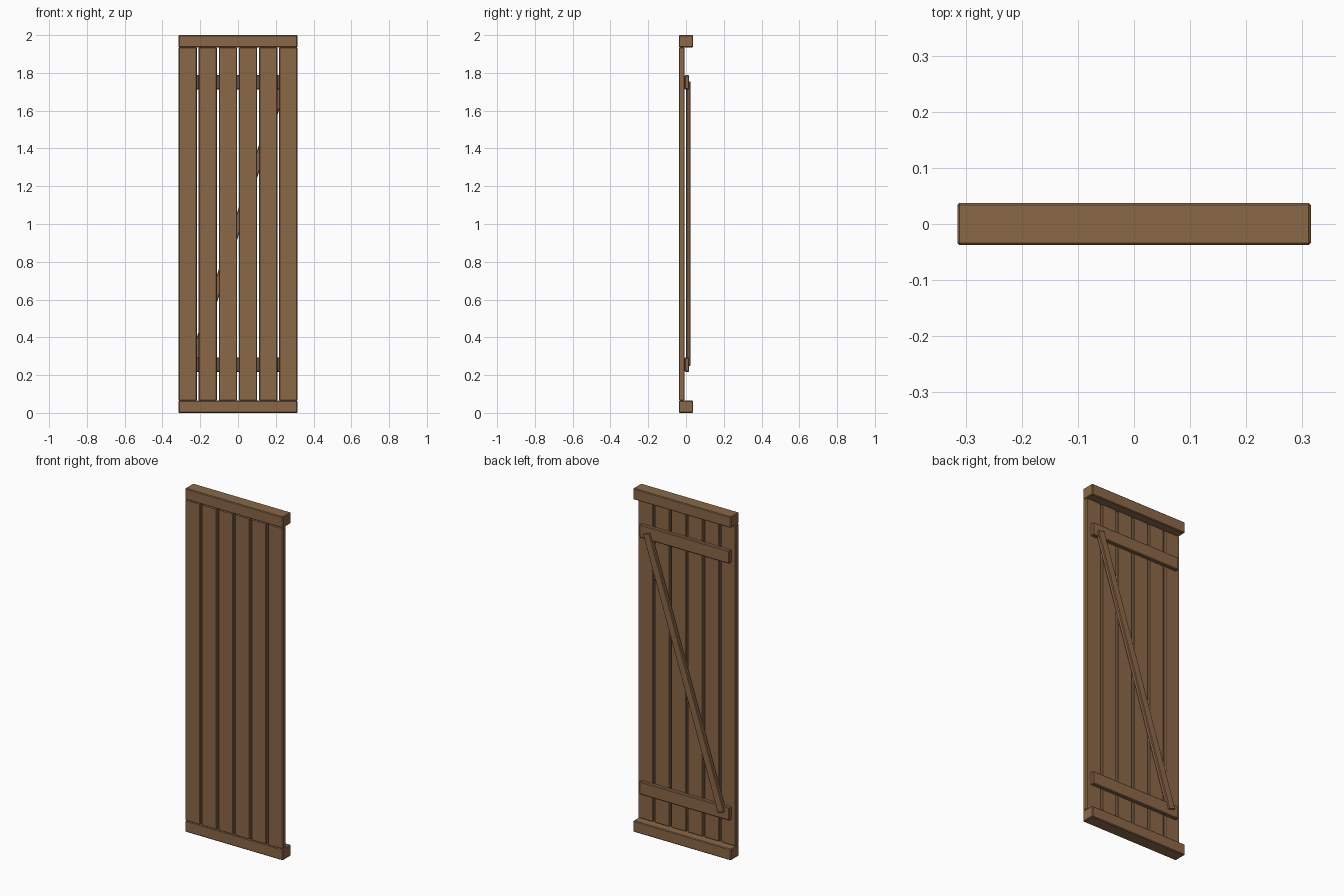
import bpy, math

if "Cube" in bpy.data.objects:
    bpy.data.objects.remove(bpy.data.objects["Cube"])

wood = bpy.data.materials.new("brown wood")
wood.diffuse_color = (0.258, 0.138, 0.066, 1)
wood.use_nodes = True
wood.node_tree.nodes["Principled BSDF"].inputs["Base Color"].default_value = wood.diffuse_color


def board(name, size, centre, tilt=0.0, bevel=0.004):
    """Box with a small chamfer, optionally tilted about y."""
    bpy.ops.mesh.primitive_cube_add(size=1, location=centre)
    ob = bpy.context.object
    ob.name = name
    ob.scale = size
    bpy.ops.object.transform_apply(location=False, rotation=False, scale=True)
    ob.rotation_euler.y = tilt
    mod = ob.modifiers.new("chamfer", "BEVEL")
    mod.width = bevel
    mod.segments = 1
    ob.data.materials.append(wood)
    return ob


W, D, RAIL = 0.63, 0.075, 0.065

# top and bottom rails
board("bottom_rail", (W, D, RAIL), (0, 0, RAIL / 2))
board("top_rail", (W, D, RAIL), (0, 0, 2 - RAIL / 2))

# six upright planks, flush with the front of the rails
count, gap, thick = 6, 0.01, 0.03
pw = (W - gap * (count - 1)) / count
for i in range(count):
    x = -W / 2 + pw / 2 + i * (pw + gap)
    board(f"plank_{i + 1}", (pw, thick, 2 - 2 * RAIL), (x, -D / 2 + thick / 2, 1))

# horizontal battens on the back
for name, z in (("lower_batten", 0.255), ("upper_batten", 1.75)):
    board(name, (0.58, 0.024, 0.075), (0, 0.0045, z))

# diagonal brace between the battens, lower -x to upper +x
dx, dz = 0.482, 1.495
board("diagonal_brace", (0.045, 0.024, math.hypot(dx, dz)),
      (0, 0.0125, 1.0025), tilt=math.atan2(dx, dz))
